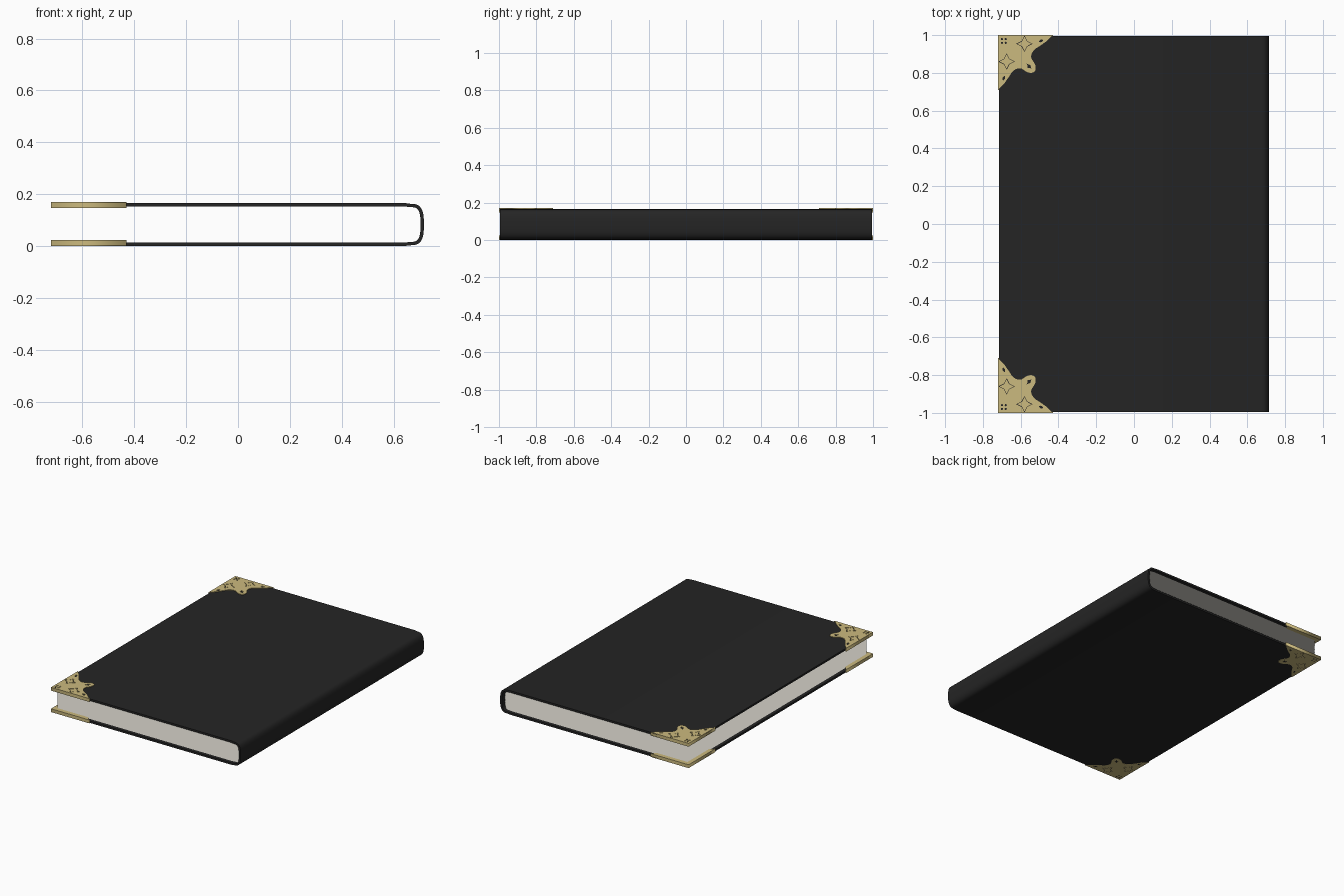
import bpy, bmesh, math

if "Cube" in bpy.data.objects:
    bpy.data.objects.remove(bpy.data.objects["Cube"])

MID = 0.085          # mid height of the closed book
TOP, BOT = 0.166, 0.001


def material(name, rgb):
    m = bpy.data.materials.new(name)
    m.diffuse_color = (*rgb, 1)
    m.use_nodes = True
    m.node_tree.nodes["Principled BSDF"].inputs["Base Color"].default_value = m.diffuse_color
    return m


BLACK = material("black_leather", (0.018, 0.018, 0.018))
GOLD = material("brass", (0.60, 0.49, 0.21))
PAPER = material("paper", (0.66, 0.64, 0.58))


def mesh_object(name, bm, mat):
    me = bpy.data.meshes.new(name)
    bm.to_mesh(me)
    bm.free()
    ob = bpy.data.objects.new(name, me)
    bpy.context.collection.objects.link(ob)
    me.materials.append(mat)
    return ob


def activate(ob):
    bpy.ops.object.select_all(action='DESELECT')
    ob.select_set(True)
    bpy.context.view_layer.objects.active = ob


# Cover: one wrap-around profile of two boards and a rounded spine
def spine_arc(x0, depth, half, n=24):
    zc = (TOP + BOT) / 2
    pts = []
    for i in range(n + 1):
        a = math.pi / 2 - math.pi * i / n
        c, s = max(0, math.cos(a)), math.sin(a)
        pts.append((x0 + depth * c ** (2 / 3),
                    zc + math.copysign(half * abs(s) ** (2 / 3), s)))
    return pts


profile = ([(-0.714, TOP), (0.645, TOP)] + spine_arc(0.662, 0.054, 0.080)
           + [(0.645, BOT), (-0.714, BOT)])
bm = bmesh.new()
rows = [[bm.verts.new((x, y, z)) for x, z in profile] for y in (-0.994, 0.994)]
for i in range(len(profile) - 1):
    bm.faces.new((rows[0][i], rows[0][i + 1], rows[1][i + 1], rows[1][i]))
cover = mesh_object("cover", bm, BLACK)
sol = cover.modifiers.new("thickness", 'SOLIDIFY')
sol.thickness = 0.013
sol.offset = -1
sol.use_even_offset = True
activate(cover)
bpy.ops.object.modifier_apply(modifier="thickness")
bpy.ops.object.shade_smooth_by_angle(angle=math.radians(40))

# Pages: loose thin sheets whose bound edge follows the spine
bm = bmesh.new()
SHEETS = 64
for i in range(SHEETS):
    t = i / (SHEETS - 1)
    z = 0.0155 + t * 0.136
    x1 = 0.66 + 0.037 * (1 - abs(2 * t - 1) ** 3) ** (1 / 3)
    x0, y = -0.692, 0.972
    bm.faces.new([bm.verts.new(p) for p in
                  ((x0, -y, z), (x1, -y, z), (x1, y, z), (x0, y, z))])
mesh_object("pages", bm, PAPER)


# Corner fittings: drawn in (u, v) measured inward from the corner
def add_poly(cu, pts):
    sp = cu.splines.new('POLY')
    sp.points.add(len(pts) - 1)
    for p, (u, v) in zip(sp.points, pts):
        p.co = (-0.72 + u, 1 - v, 0, 1)
    sp.use_cyclic_u = True


HALF = [(0.29, 0), (0.257, 0.032), (0.222, 0.057), (0.186, 0.085),
        (0.176, 0.118), (0.196, 0.155), (0.199, 0.181)]
OUTLINE = [(0, 0)] + HALF + [(0.193, 0.193)] + [(v, u) for u, v in HALF[::-1]]


def add_outline(cu):
    sp = cu.splines.new('BEZIER')
    sp.bezier_points.add(len(OUTLINE) - 1)
    for b, (u, v) in zip(sp.bezier_points, OUTLINE):
        b.co = (-0.72 + u, 1 - v, 0)
        sharp = u == 0 or v == 0
        b.handle_left_type = b.handle_right_type = 'VECTOR' if sharp else 'AUTO'
    sp.use_cyclic_u = True
    sp.resolution_u = 5


def star(cu, u, v, r, inner, turn=0.0, stretch=1.0):
    pts = []
    for i in range(8):
        a = i * math.pi / 4
        d = inner if i % 2 else r
        x, y = d * math.cos(a) * stretch, d * math.sin(a)
        pts.append((u + x * math.cos(turn) - y * math.sin(turn),
                    v + x * math.sin(turn) + y * math.cos(turn)))
    add_poly(cu, pts)


def fitting(name, z0, z1, draw):
    cu = bpy.data.curves.new(name, 'CURVE')
    cu.dimensions = '2D'
    cu.fill_mode = 'BOTH'
    cu.extrude = (z1 - z0) / 2
    draw(cu)
    ob = bpy.data.objects.new(name, cu)
    bpy.context.collection.objects.link(ob)
    activate(ob)
    bpy.ops.object.convert(target='MESH')
    ob = bpy.context.object
    for v in ob.data.vertices:
        v.co.z += (z0 + z1) / 2
    ob.location.z = MID
    ob.data.materials.clear()
    ob.data.materials.append(GOLD)
    mir = ob.modifiers.new("four_corners", 'MIRROR')
    mir.use_axis = (False, True, True)
    mir.use_mirror_merge = False
    bpy.ops.object.modifier_apply(modifier="four_corners")


def pierced_plate(cu):
    add_outline(cu)
    for u, v in ((0.14, 0.046), (0.046, 0.14)):      # inlaid stars
        star(cu, u, v, 0.044, 0.021)
        star(cu, u, v, 0.038, 0.018)
    for u in (0.021, 0.041):                         # four round holes
        for v in (0.021, 0.041):
            star(cu, u, v, 0.006, 0.006)
    star(cu, 0.165, 0.165, 0.011, 0.006, math.pi / 4, 1.8)   # lobe spark
    star(cu, 0.228, 0.031, 0.007, 0.006, -0.4, 1.9)          # tip leaves
    star(cu, 0.031, 0.228, 0.007, 0.006, math.pi / 2 + 0.4, 1.9)


def edge_wall(cu):
    w, n = 0.006, 0.29
    add_poly(cu, [(0, 0), (n, 0), (n, w), (w, w), (w, n), (0, n)])


fitting("corner_plates", 0.081, 0.085, pierced_plate)
fitting("corner_edges", 0.062, 0.0849, edge_wall)
fitting("corner_linings", 0.062, 0.065, add_outline)
